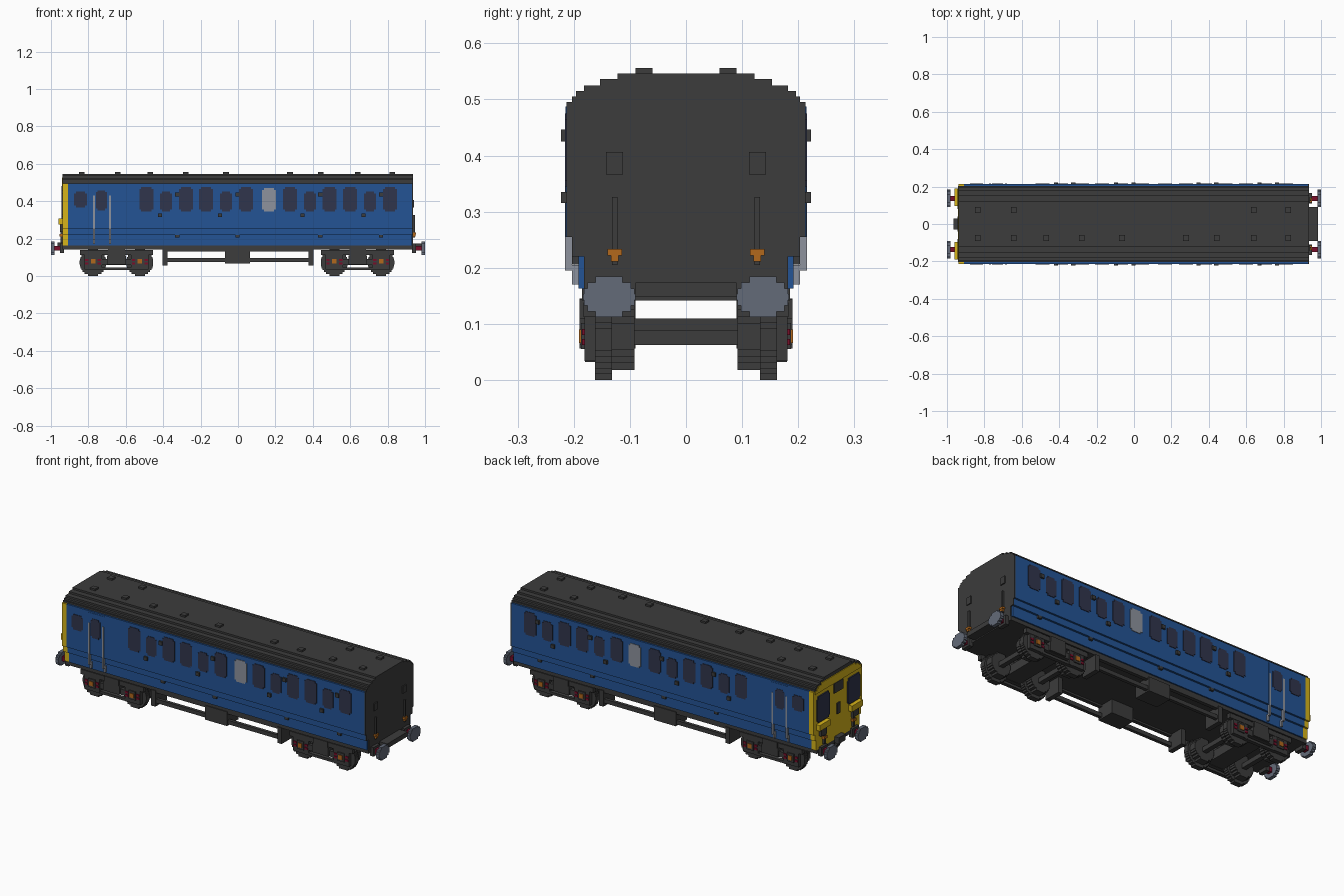
import bpy, bmesh, math

cube = bpy.data.objects.get("Cube")
if cube:
    bpy.data.objects.remove(cube, do_unlink=True)


def material(name, rgb):
    m = bpy.data.materials.new(name)
    m.use_nodes = True
    m.diffuse_color = (*rgb, 1)
    m.node_tree.nodes["Principled BSDF"].inputs["Base Color"].default_value = (*rgb, 1)
    return m


GREY = material("dark grey", (0.045, 0.045, 0.045))
BLUE = material("rail blue", (0.017, 0.088, 0.30))
YELLOW = material("warning yellow", (0.68, 0.46, 0.010))
GLASS = material("window glass", (0.030, 0.035, 0.072))
PALE = material("pale grey", (0.27, 0.29, 0.34))
STEEL = material("buffer steel", (0.125, 0.145, 0.19))
RED = material("dark red", (0.19, 0.004, 0.022))
ORANGE = material("orange", (0.45, 0.14, 0.012))


def prism(name, pts, axis, a, b, mat):
    """Extrude a 2D outline along x (points are y,z) or y (points are x,z)."""
    bm = bmesh.new()
    place = (lambda p: (a, *p)) if axis == "x" else (lambda p: (p[0], a, p[1]))
    face = bm.faces.new([bm.verts.new(place(p)) for p in pts])
    out = bmesh.ops.extrude_face_region(bm, geom=[face])
    move = (b - a, 0, 0) if axis == "x" else (0, b - a, 0)
    bmesh.ops.translate(bm, vec=move, verts=[v for v in out["geom"] if isinstance(v, bmesh.types.BMVert)])
    bmesh.ops.recalc_face_normals(bm, faces=bm.faces)
    me = bpy.data.meshes.new(name)
    bm.to_mesh(me)
    bm.free()
    me.materials.append(mat)
    ob = bpy.data.objects.new(name, me)
    bpy.context.collection.objects.link(ob)
    return ob


def box(name, x0, x1, y0, y1, z0, z1, mat):
    return prism(name, [(y0, z0), (y1, z0), (y1, z1), (y0, z1)], "x", x0, x1, mat)


def stepped(rows, c=0):
    """Symmetric stair-stepped outline from rows of (bottom, top, half width)."""
    right = [p for z0, z1, w in rows for p in ((c + w, z0), (c + w, z1))]
    left = [(2 * c - u, z) for u, z in reversed(right)]
    return right + left


def disc_rows(cz, rw, rz, n):
    step = 2 * rz / n
    rows = []
    for i in range(n):
        t = (-rz + (i + 0.5) * step) / rz
        rows.append((cz - rz + i * step, cz - rz + (i + 1) * step, rw * math.sqrt(1 - t * t)))
    return rows


def pane(name, x, w, z0, z1, s, mat):
    """Window plate with notched corners on one side of the body."""
    n = 0.01
    rows = [(z0, z0 + n, w / 2 - n), (z0 + n, z1 - n, w / 2), (z1 - n, z1, w / 2 - n)]
    prism(name, stepped(rows, x), "y", s * 0.210, s * 0.216, mat)


# Body shell and roof
lower = [(0.163, 0.22, 0.192), (0.22, 0.255, 0.203), (0.255, 0.495, 0.213)]
roof = [(0.495, 0.505, 0.203), (0.505, 0.515, 0.196), (0.515, 0.525, 0.182),
        (0.525, 0.536, 0.153), (0.536, 0.546, 0.122)]
prism("body_sides", stepped(lower), "x", -0.91, 0.93, BLUE)
prism("roof", stepped(roof), "x", -0.938, 0.936, GREY)
prism("cab_front", stepped(lower), "x", -0.938, -0.91, YELLOW)
cab_arch = [(0.48, 0.495, 0.203), (0.495, 0.505, 0.19), (0.505, 0.515, 0.178), (0.515, 0.526, 0.15)]
prism("cab_front_arch", stepped(cab_arch), "x", -0.942, -0.93, YELLOW)
end_rows = [(0.163, 0.22, 0.182), (0.22, 0.255, 0.203), (0.255, 0.495, 0.213)]
prism("rear_end_panel", stepped(end_rows), "x", 0.93, 0.936, GREY)

# Roof ventilators
for y, xs in ((0.075, (-0.835, -0.643, 0.64, 0.825)),
              (-0.075, (-0.835, -0.643, -0.47, -0.28, -0.064, 0.278, 0.443, 0.64, 0.825))):
    for x in xs:
        box("roof_vent", x - 0.015, x + 0.015, y - 0.015, y + 0.015, 0.54, 0.556, GREY)

# Underframe
box("underframe", -0.938, 0.936, -0.185, 0.185, 0.142, 0.163, GREY)
box("rear_gangway_plate", 0.93, 0.985, -0.09, 0.09, 0.148, 0.174, GREY)

for s in (-1, 1):
    # Side windows
    for x in (-0.49, -0.278, -0.171, 0.043, 0.278, 0.49, 0.60, 0.813):
        pane("large_window", x, 0.075, 0.345, 0.475, s, GLASS)
    for x in (-0.385, -0.064, 0.385, 0.706):
        pane("door_window", x, 0.064, 0.345, 0.452, s, GLASS)
    pane("frosted_window", 0.166, 0.075, 0.345, 0.47, s, PALE)
    pane("cab_side_window", -0.842, 0.07, 0.367, 0.452, s, GLASS)

    # Cab door with handrails
    box("cab_door", -0.78, -0.675, s * 0.20, s * 0.2145, 0.255, 0.487, BLUE)
    pane("cab_door_window", -0.73, 0.06, 0.35, 0.458, s, GLASS)
    for x in (-0.77, -0.684):
        box("handrail", x - 0.005, x + 0.005, s * 0.203, s * 0.216, 0.195, 0.43, PALE)
        box("handrail_foot", x - 0.005, x + 0.005, s * 0.188, s * 0.203, 0.17, 0.205, PALE)

    # Door handles and hinges
    for x in (-0.417, -0.096, 0.345, 0.67):
        box("door_handle", x - 0.011, x + 0.011, s * 0.21, s * 0.223, 0.315, 0.335, GREY)
    for x in (-0.325, -0.003, 0.44, 0.765):
        box("upper_hinge", x - 0.011, x + 0.011, s * 0.21, s * 0.223, 0.425, 0.446, GREY)
        box("lower_hinge", x - 0.011, x + 0.011, s * 0.19, s * 0.203, 0.206, 0.222, GREY)

    # Underfloor equipment and truss
    box("equipment_box", -0.07, 0.065, s * 0.09, s * 0.19, 0.066, 0.145, GREY)
    box("truss_top_rail", -0.40, 0.40, s * 0.165, s * 0.185, 0.132, 0.145, GREY)
    box("truss_lower_rail", -0.39, 0.39, s * 0.165, s * 0.183, 0.074, 0.096, GREY)
    for x in (-0.39, 0.39):
        box("truss_post", x - 0.013, x + 0.013, s * 0.09, s * 0.19, 0.056, 0.145, GREY)

    # Rear end fittings
    box("rear_end_plate", 0.93, 0.942, s * 0.112, s * 0.143, 0.366, 0.406, GREY)
    box("rear_pipe", 0.93, 0.945, s * 0.122, s * 0.132, 0.205, 0.326, GREY)
    box("rear_pipe_tap", 0.93, 0.951, s * 0.114, s * 0.140, 0.222, 0.233, ORANGE)
    box("rear_pipe_valve", 0.93, 0.949, s * 0.120, s * 0.134, 0.211, 0.233, ORANGE)

    # Cab front fittings
    cab_win = [(0.315, 0.325, 0.045), (0.325, 0.445, 0.055), (0.445, 0.46, 0.045)]
    prism("cab_front_window", stepped(cab_win, s * 0.135), "x", -0.945, -0.936, GLASS)
    box("cab_bracket", -0.96, -0.936, s * 0.095, s * 0.19, 0.275, 0.308, YELLOW)
    box("cab_jumper", -0.953, -0.936, s * 0.115, s * 0.165, 0.235, 0.275, GREY)
    box("cab_pipe", -0.95, -0.936, s * 0.12, s * 0.135, 0.18, 0.24, GREY)
    box("cab_pipe_tap", -0.954, -0.936, s * 0.114, s * 0.14, 0.21, 0.225, ORANGE)

    # Buffers at both ends
    for e in (-1, 1):
        box("buffer_collar", e * 0.93, e * 0.953, s * 0.11, s * 0.165, 0.123, 0.173, GREY)
        box("buffer_shank", e * 0.95, e * 0.982, s * 0.124, s * 0.151, 0.135, 0.161, RED)
        head = stepped(disc_rows(0.148, 0.047, 0.036, 7), s * 0.137)
        prism("buffer_head", head, "x", e * 0.98, e * 1.0, STEEL)

box("route_panel", -0.945, -0.936, -0.04, 0.04, 0.425, 0.48, GREY)
box("cab_front_handle", -0.945, -0.936, -0.012, 0.012, 0.30, 0.36, GREY)
box("cab_coupling", -0.965, -0.93, -0.03, 0.03, 0.145, 0.18, GREY)

# Bogies
for cx in (-0.65, 0.64):
    box("bogie_bolster", cx - 0.05, cx + 0.05, -0.19, 0.19, 0.062, 0.11, GREY)
    box("bogie_pivot", cx - 0.045, cx + 0.045, -0.19, -0.095, 0.11, 0.143, GREY)
    box("bogie_pivot", cx - 0.045, cx + 0.045, 0.095, 0.19, 0.11, 0.143, GREY)
    for s in (-1, 1):
        box("bogie_top_frame", cx - 0.195, cx + 0.195, s * 0.16, s * 0.183, 0.112, 0.138, GREY)
        box("bogie_frame_bar", cx - 0.125, cx + 0.125, s * 0.16, s * 0.18, 0.06, 0.092, GREY)
        box("bogie_lower_bar", cx - 0.10, cx + 0.10, s * 0.16, s * 0.18, 0.032, 0.046, GREY)
    for wx in (cx - 0.125, cx + 0.125):
        box("axle", wx - 0.013, wx + 0.013, -0.16, 0.16, 0.062, 0.088, GREY)
        for s in (-1, 1):
            wheel = stepped(disc_rows(0.072, 0.072, 0.072, 14), wx)
            prism("wheel", wheel, "y", s * 0.132, s * 0.162, GREY)
            flange = stepped(disc_rows(0.078, 0.06, 0.06, 10), wx)
            prism("wheel_hub", flange, "y", s * 0.092, s * 0.132, GREY)
            box("axlebox_frame", wx - 0.047, wx + 0.047, s * 0.16, s * 0.181, 0.034, 0.12, GREY)
            box("axlebox", wx - 0.021, wx + 0.021, s * 0.17, s * 0.187, 0.055, 0.102, GREY)
            box("axlebox_cover", wx - 0.012, wx + 0.012, s * 0.18, s * 0.191, 0.066, 0.09, ORANGE)
            for d in (-0.034, 0.034):
                for z in (0.062, 0.08):
                    box("spring", wx + d - 0.009, wx + d + 0.009, s * 0.17, s * 0.185, z, z + 0.011, RED)
